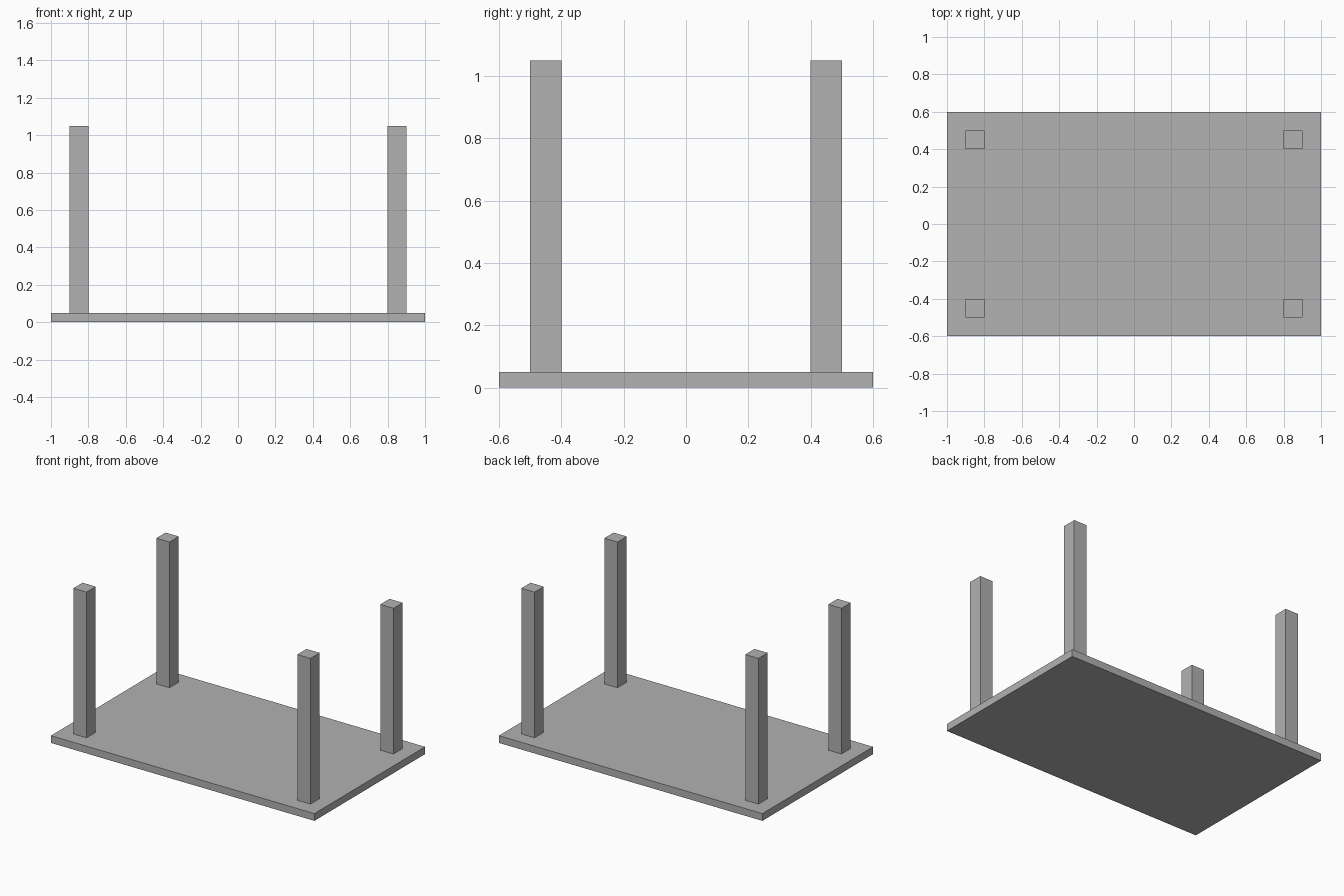
import bpy

cube = bpy.data.objects.get("Cube")
if cube:
    bpy.data.objects.remove(cube, do_unlink=True)

GREY = (0.445, 0.445, 0.445, 1)
grey = bpy.data.materials.new("plain_grey")
grey.use_nodes = True
grey.diffuse_color = GREY
grey.node_tree.nodes["Principled BSDF"].inputs["Base Color"].default_value = GREY


def box(name, centre, size):
    """Add a flat-shaded box with its size baked into the mesh."""
    bpy.ops.mesh.primitive_cube_add(size=1, location=centre)
    obj = bpy.context.object
    obj.name = name
    obj.scale = size
    bpy.ops.object.transform_apply(location=False, rotation=False, scale=True)
    obj.data.materials.append(grey)
    return obj


# Table top, lying upside down on the ground
TOP = 0.05
box("table_top", (0, 0, TOP / 2), (2, 1.2, TOP))

# Four square legs standing up from it
LEG_W, LEG_H = 0.1, 1.0
for side, x in (("left", 0.85), ("right", -0.85)):
    for end, y in (("front", -0.45), ("back", 0.45)):
        box(f"{end}_{side}_leg", (x, y, TOP + LEG_H / 2), (LEG_W, LEG_W, LEG_H))
